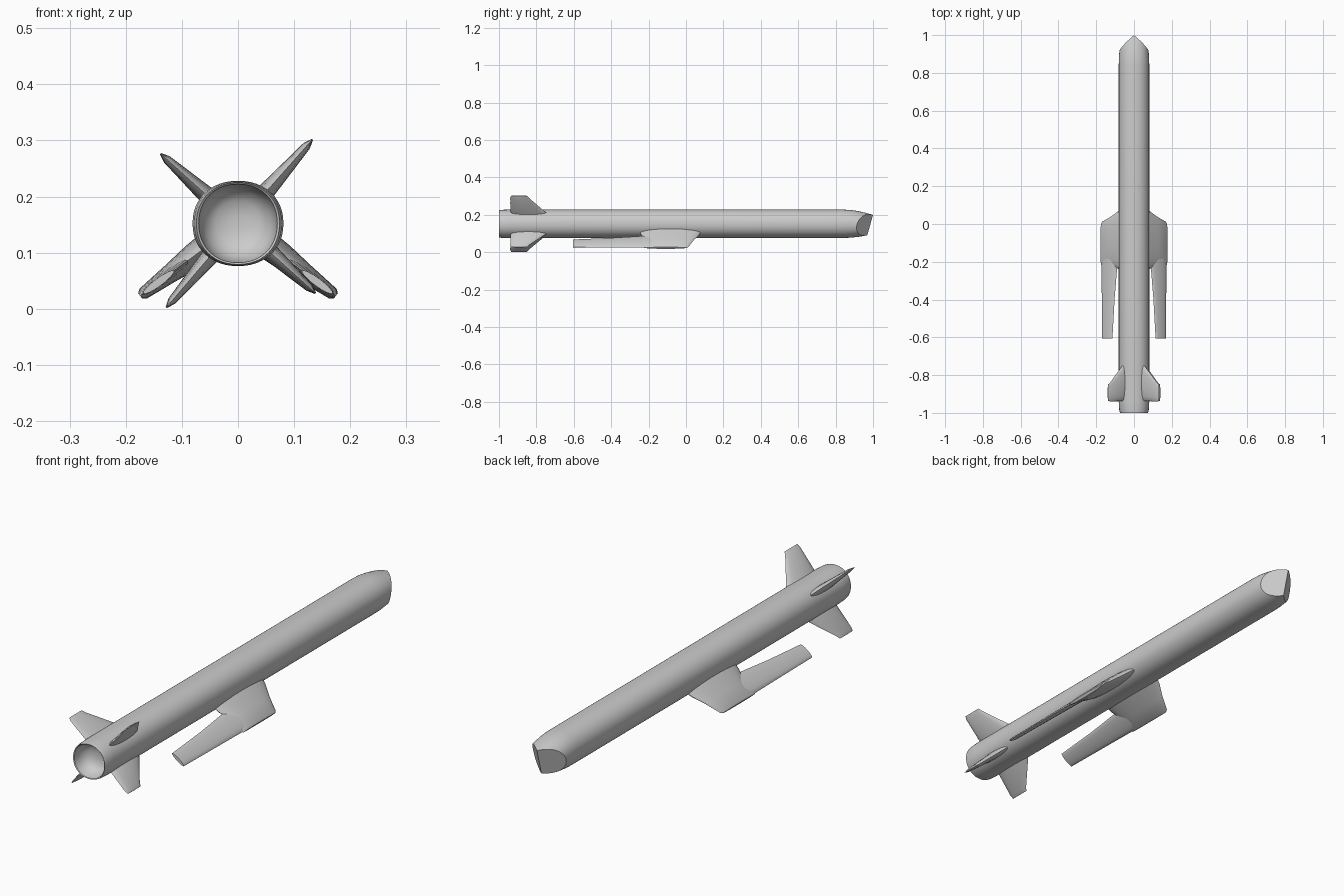
import bpy, bmesh, math
from mathutils import Vector

cube = bpy.data.objects.get("Cube")
if cube:
    bpy.data.objects.remove(cube)

grey = bpy.data.materials.new("plain_grey")
grey.use_nodes = True
COLOUR = (0.6, 0.6, 0.6, 1)
grey.diffuse_color = COLOUR
grey.node_tree.nodes["Principled BSDF"].inputs["Base Color"].default_value = COLOUR

AXIS_Z = 0.152


def finish(name, bm, angle=35):
    bmesh.ops.recalc_face_normals(bm, faces=bm.faces)
    mesh = bpy.data.meshes.new(name)
    bm.to_mesh(mesh)
    bm.free()
    obj = bpy.data.objects.new(name, mesh)
    bpy.context.collection.objects.link(obj)
    mesh.materials.append(grey)
    bpy.ops.object.select_all(action='DESELECT')
    obj.select_set(True)
    bpy.context.view_layer.objects.active = obj
    bpy.ops.object.shade_smooth_by_angle(angle=math.radians(angle))


def loft(rings):
    """Skin a row of point rings and cap both ends."""
    bm = bmesh.new()
    rows = [[bm.verts.new(p) for p in ring] for ring in rings]
    n = len(rows[0])
    for a, b in zip(rows, rows[1:]):
        for i in range(n):
            j = (i + 1) % n
            bm.faces.new((a[i], a[j], b[j], b[i]))
    bm.faces.new(rows[0])
    bm.faces.new(rows[-1])
    return bm


def oval(y, rx, bottom, top, n=48, power=0.93):
    """Slightly squared oval ring across the body."""
    ring = []
    for i in range(n):
        t = 2 * math.pi * i / n
        c, s = math.cos(t), math.sin(t)
        ring.append((rx * math.copysign(abs(c) ** power, c), y,
                     (top + bottom) / 2 + (top - bottom) / 2 * math.copysign(abs(s) ** power, s)))
    return ring


# Body: hollow bowl at the tail, long tube, drooping nose
profile = [(-0.93, 0.015, 0.137, 0.167), (-0.935, 0.04, 0.112, 0.192),
           (-0.95, 0.058, 0.094, 0.21), (-0.975, 0.067, 0.085, 0.219),
           (-0.997, 0.07, 0.082, 0.222), (-1.0, 0.074, 0.079, 0.225),
           (-0.985, 0.078, 0.077, 0.227), (-0.94, 0.081, 0.076, 0.228),
           (0.84, 0.081, 0.076, 0.228), (0.88, 0.08, 0.078, 0.226),
           (0.92, 0.077, 0.082, 0.22), (0.96, 0.072, 0.089, 0.211),
           (1.01, 0.064, 0.1, 0.197)]
body = loft([oval(*p) for p in profile])
# Two slanted flats meeting in a ridge at the nose
for side in (-1, 1):
    cut = bmesh.ops.bisect_plane(
        body, geom=body.verts[:] + body.edges[:] + body.faces[:],
        plane_co=(0, 1, 0.2), plane_no=(0.92 * side, 1, -0.28), clear_outer=True)
    rim = [e for e in cut["geom_cut"] if isinstance(e, bmesh.types.BMEdge)]
    bmesh.ops.holes_fill(body, edges=[e for e in rim if e.is_boundary], sides=0)
finish("body", body)


def blade(name, degrees, sections, lengthwise=False, steps=8):
    """Lens-section blade on a radial plane. Sections hold station, chord ends, thickness."""
    a = math.radians(degrees)
    out = Vector((math.cos(a), 0, math.sin(a)))
    normal = Vector((-math.sin(a), 0, math.cos(a)))
    rings = []
    for station, c0, c1, thick in sections:
        ring = []
        for i in range(2 * steps):
            t = math.pi * i / steps
            chord = (c0 + c1) / 2 + (c1 - c0) / 2 * math.cos(t)
            h = thick / 2 * math.sin(t)
            span, y = (chord, station) if lengthwise else (station, chord)
            ring.append(Vector((0, y, AXIS_Z)) + out * span + normal * h)
        rings.append(ring)
    finish(name, loft(rings), 40)


# Tail fins, one pair slightly longer
for name, degrees, tip in (("upper_left_fin", 48.5, 0.2), ("upper_right_fin", 138, 0.186),
                           ("lower_right_fin", 229.5, 0.197), ("lower_left_fin", 318, 0.186)):
    blade(name, degrees, [(0.05, -0.935, -0.72, 0.036), (0.085, -0.937, -0.752, 0.03),
                          (tip - 0.015, -0.94, -0.84, 0.015), (tip, -0.935, -0.85, 0.003)])

# Wing roots with trailing folded blades, both sides
for side, degrees in (("left", -36.5), ("right", 216.5)):
    blade(side + "_wing_root", degrees,
          [(0.05, -0.25, 0.09, 0.052), (0.1, -0.24, 0.07, 0.046),
           (0.15, -0.215, 0.04, 0.034), (0.21, -0.22, 0.012, 0.022),
           (0.217, -0.215, 0.0, 0.012)], steps=12)
    blade(side + "_wing_blade", degrees,
          [(-0.15, 0.105, 0.214, 0.022), (-0.22, 0.11, 0.214, 0.02),
           (-0.4, 0.128, 0.212, 0.017), (-0.605, 0.142, 0.21, 0.014)], lengthwise=True)
